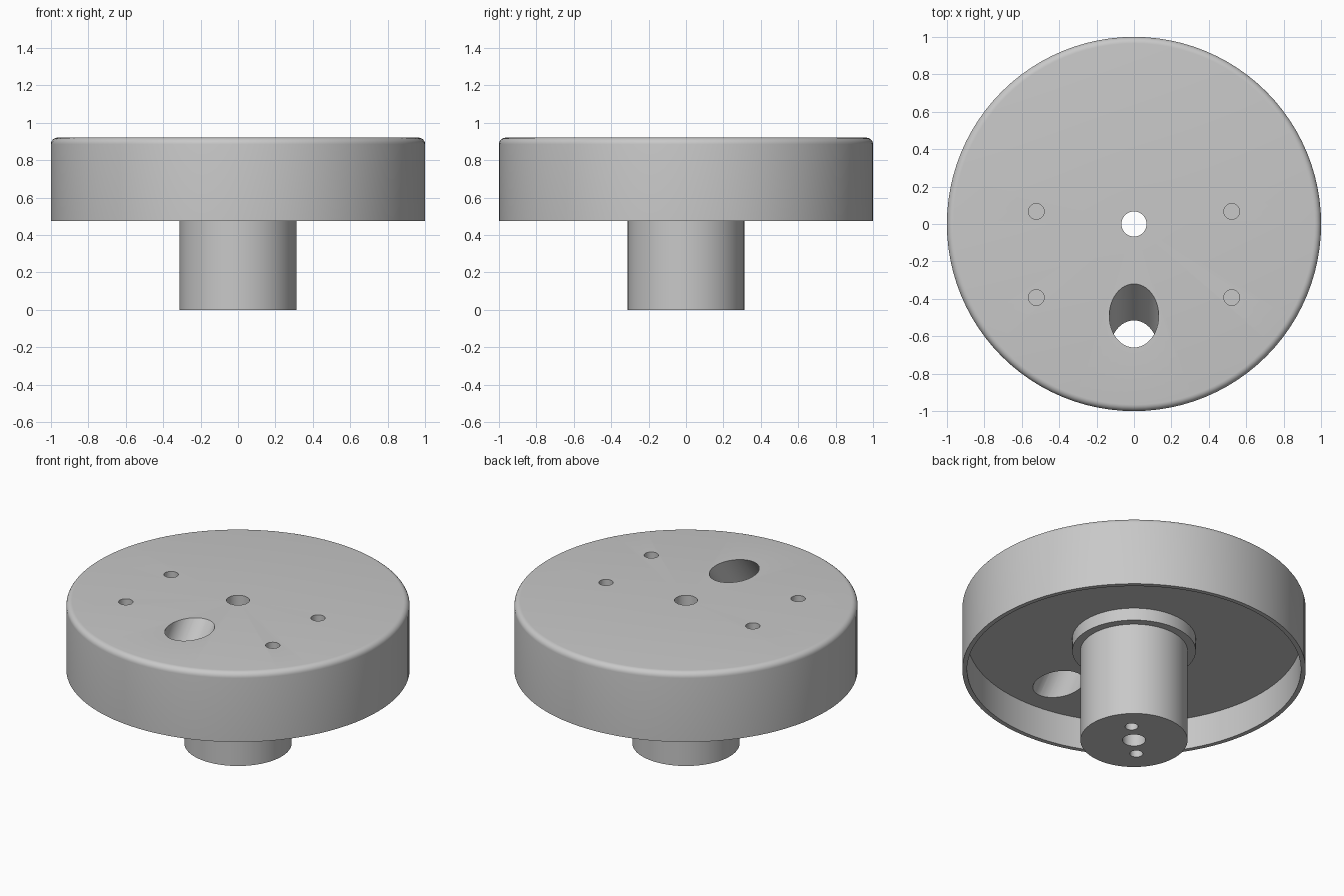
import bpy, bmesh, math
from mathutils import Matrix, Vector

cube = bpy.data.objects.get("Cube")
if cube:
    bpy.data.objects.remove(cube, do_unlink=True)

grey = bpy.data.materials.new("light grey")
grey.use_nodes = True
colour = (0.58, 0.58, 0.58, 1)
grey.diffuse_color = colour
grey.node_tree.nodes["Principled BSDF"].inputs["Base Color"].default_value = colour

TOP, CEILING, RIM, COLLAR = 0.92, 0.68, 0.475, 0.60
BORE, STEM, FILLET = 0.067, 0.312, 0.035


def add_object(name, bm):
    bmesh.ops.recalc_face_normals(bm, faces=bm.faces)
    mesh = bpy.data.meshes.new(name)
    bm.to_mesh(mesh)
    bm.free()
    mesh.materials.append(grey)
    obj = bpy.data.objects.new(name, mesh)
    bpy.context.collection.objects.link(obj)
    return obj


def lathe(name, profile, steps=96):
    """Turn a closed (radius, height) profile around z."""
    bm = bmesh.new()
    verts = [bm.verts.new((r, 0, z)) for r, z in profile]
    edges = [bm.edges.new((a, b)) for a, b in zip(verts, verts[1:] + verts[:1])]
    bmesh.ops.spin(bm, geom=verts + edges, cent=(0, 0, 0), axis=(0, 0, 1),
                   angle=math.tau, steps=steps, use_merge=True)
    bmesh.ops.remove_doubles(bm, verts=bm.verts, dist=0.0001)
    return add_object(name, bm)


def drill(target, start, end, radius, segments=32):
    """Cut a round hole between two points."""
    a, b = Vector(start), Vector(end)
    axis = b - a
    turn = axis.to_track_quat("Z", "Y").to_matrix().to_4x4()
    bm = bmesh.new()
    bmesh.ops.create_cone(bm, cap_ends=True, segments=segments,
                          radius1=radius, radius2=radius, depth=axis.length,
                          matrix=Matrix.Translation((a + b) / 2) @ turn)
    cutter = add_object("hole_cutter", bm)
    cutter.hide_render = True
    mod = target.modifiers.new("hole", "BOOLEAN")
    mod.operation, mod.solver, mod.object = "DIFFERENCE", "EXACT", cutter
    bpy.context.view_layer.objects.active = target
    bpy.ops.object.modifier_apply(modifier=mod.name)
    bpy.data.objects.remove(cutter, do_unlink=True)


# Hollow knob with rounded top edge, collar, stem and central bore
fillet = [(1 - FILLET + FILLET * math.cos(t), TOP - FILLET + FILLET * math.sin(t))
          for t in (math.pi / 2 * i / 6 for i in range(7))]
profile = [(BORE, 0), (STEM, 0), (STEM, COLLAR), (0.36, COLLAR), (0.36, CEILING),
           (0.972, CEILING), (0.972, RIM), (1, RIM)] + fillet + [(BORE, TOP)]
knob = lathe("knob_body", profile)

# Four blind holes in the top
for x in (-0.522, 0.522):
    for y in (0.067, -0.393):
        drill(knob, (x, y, TOP - 0.12), (x, y, TOP + 0.1), 0.042)

# Two blind holes in the stem end
for s in (-1, 1):
    drill(knob, (s * 0.112, s * 0.112, -0.1), (s * 0.112, s * 0.112, 0.2), 0.038)

# Slanted finger hole through the top plate
high, low = Vector((0, -0.49, TOP)), Vector((0, -0.685, CEILING))
slant = (high - low).normalized()
drill(knob, low - slant * 0.25, high + slant * 0.3, 0.132, 48)

# Smooth curved walls with crisp edges
bpy.ops.object.select_all(action="DESELECT")
knob.select_set(True)
bpy.context.view_layer.objects.active = knob
bpy.ops.object.shade_smooth_by_angle(angle=math.radians(30))
